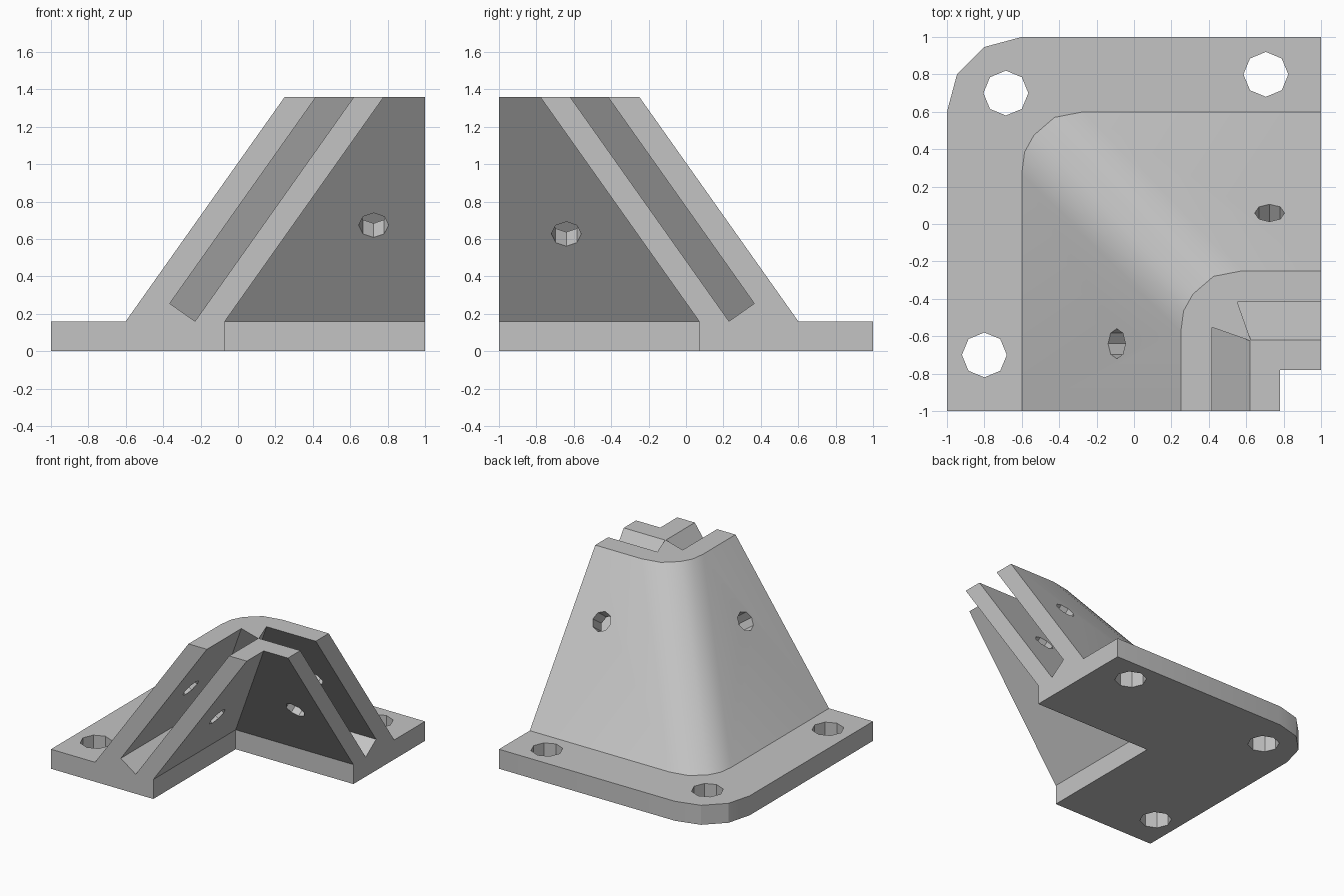
import bpy, bmesh
from math import radians, cos, sin, pi
from mathutils import Vector

cube = bpy.data.objects.get("Cube")
if cube:
    bpy.data.objects.remove(cube, do_unlink=True)

grey = bpy.data.materials.new("plain grey")
grey.use_nodes = True
COLOR = (0.55, 0.55, 0.55, 1)
grey.diffuse_color = COLOR
grey.node_tree.nodes["Principled BSDF"].inputs["Base Color"].default_value = COLOR

PLATE, TOP = 0.16, 1.36
SLOPE = Vector((0.85, -0.85, TOP - PLATE))   # direction the walls lean along
UP_NORMAL = Vector((0, 1.2, 0.85)).normalized()


def prism(name, bottom, top):
    """Closed solid between two matching point loops."""
    bm = bmesh.new()
    a = [bm.verts.new(p) for p in bottom]
    b = [bm.verts.new(p) for p in top]
    bm.faces.new(a[::-1])
    bm.faces.new(b)
    for i in range(len(a)):
        j = (i + 1) % len(a)
        bm.faces.new((a[i], a[j], b[j], b[i]))
    bmesh.ops.recalc_face_normals(bm, faces=bm.faces)
    mesh = bpy.data.meshes.new(name)
    bm.to_mesh(mesh)
    bm.free()
    mesh.materials.append(grey)
    obj = bpy.data.objects.new(name, mesh)
    bpy.context.collection.objects.link(obj)
    return obj


def rod(name, center, axis, side, radius, half):
    """Eight-sided cutter along an axis."""
    center, axis, side = Vector(center), Vector(axis), Vector(side)
    other = axis.cross(side)
    ring = [center + radius * (side * cos(k * pi / 4) + other * sin(k * pi / 4))
            for k in range(8)]
    return prism(name, [p - axis * half for p in ring], [p + axis * half for p in ring])


def swap(p):
    """Mirror across the diagonal that joins the two arms."""
    return Vector((-p[1], -p[0], p[2]))


def combine(target, tool, operation):
    mod = target.modifiers.new(operation, "BOOLEAN")
    mod.operation, mod.solver, mod.object = operation, "EXACT", tool
    bpy.context.view_layer.objects.active = target
    bpy.ops.object.modifier_apply(modifier=mod.name)
    bpy.data.objects.remove(tool, do_unlink=True)


# L-shaped base plate with one rounded outer corner
arc = [(-0.6 - 0.4 * cos(radians(d)), 0.6 + 0.4 * sin(radians(d))) for d in (0, 30, 60, 90)]
outline = [(-1, -1)] + arc + [(1, 1), (1, 0.07), (-0.07, 0.07), (-0.07, -1)]
bracket = prism("corner_bracket", [(x, y, 0) for x, y in outline],
                [(x, y, PLATE) for x, y in outline])


# Leaning corner wall, its two ends trimmed flush with the plate
def wall_loop(t):
    s = SLOPE * t
    round_off = [(0, 0), (0.015, 0.115), (0.065, 0.205), (0.175, 0.30), (0.33, 0.33)]
    corner = [(-0.6 + u + s.x, 0.27 + v + s.y) for u, v in round_off]
    o, i = 0.6 + s.y, 0.07 + s.y
    loop = [(-o, -1)] + corner + [(1, o), (1, i), (-i, i), (-i, -1)]
    return [(x, y, PLATE + s.z) for x, y in loop]


combine(bracket, prism("wall", wall_loop(-0.05), wall_loop(1)), "UNION")

# Leaning slot in each arm, mirrored, with a solid web left at the corner
inner, outer = Vector((-0.23, 0.226, PLATE)), Vector((-0.365, 0.23, 0.255))
near = [inner, outer, outer + SLOPE * 1.1, inner + SLOPE * 1.1]
far = [Vector((p.x, -1.2, p.z)) for p in near]
combine(bracket, prism("side_slot", near, far), "DIFFERENCE")
combine(bracket, prism("back_slot", [swap(p) for p in near], [swap(p) for p in far]),
        "DIFFERENCE")

# Bolt holes square to each leaning wall
mid = Vector((0.725, -0.118, 0.798))
combine(bracket, rod("back_hole", mid, UP_NORMAL, (1, 0, 0), 0.08, 0.4), "DIFFERENCE")
mid = swap((0.64, -0.084, 0.752))
combine(bracket, rod("side_hole", mid, swap(UP_NORMAL), (0, 1, 0), 0.08, 0.4), "DIFFERENCE")

# Mounting holes in the plate
for x, y in ((-0.685, 0.70), (0.705, 0.80), (-0.80, -0.70)):
    combine(bracket, rod("plate_hole", (x, y, PLATE / 2), (0, 0, 1), (1, 0, 0), 0.12, 0.2),
            "DIFFERENCE")

# Smooth only the rounded wall corner
bpy.ops.object.select_all(action="DESELECT")
bracket.select_set(True)
bpy.context.view_layer.objects.active = bracket
bpy.ops.object.shade_smooth_by_angle(angle=radians(27))
